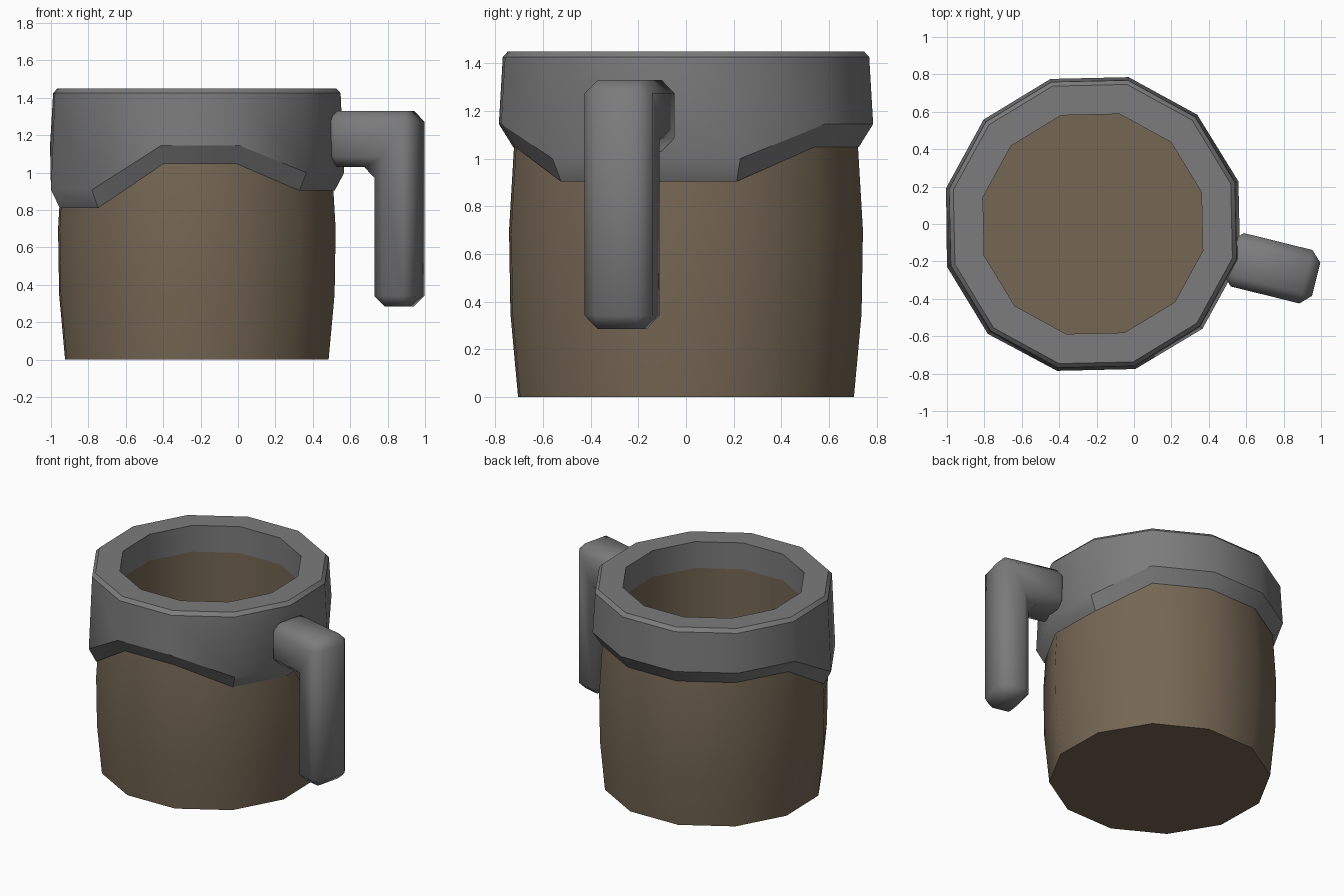
import bpy
import bmesh
from math import cos, sin, radians
from mathutils import Matrix

cube = bpy.data.objects.get("Cube")
if cube:
    bpy.data.objects.remove(cube, do_unlink=True)

SIDES = 12
CENTRE_X = -0.22
TURN = 16.3          # rotation of the twelve-sided cup
HOLE = 0.605         # radius of the opening
SEAM = 1.26          # height where the inner wall changes material


def make_material(name, color):
    mat = bpy.data.materials.new(name)
    mat.use_nodes = True
    mat.diffuse_color = color
    mat.node_tree.nodes["Principled BSDF"].inputs["Base Color"].default_value = color
    return mat


def finish(name, bm, mat, angle):
    bmesh.ops.recalc_face_normals(bm, faces=bm.faces)
    mesh = bpy.data.meshes.new(name)
    bm.to_mesh(mesh)
    bm.free()
    mesh.materials.append(mat)
    obj = bpy.data.objects.new(name, mesh)
    bpy.context.collection.objects.link(obj)
    bpy.ops.object.select_all(action='DESELECT')
    obj.select_set(True)
    bpy.context.view_layer.objects.active = obj
    bpy.ops.object.shade_smooth_by_angle(angle=radians(angle))
    return obj


def add_ring(bm, shape):
    """shape(k) gives the radius and height of corner k."""
    ring = []
    for k in range(SIDES):
        r, z = shape(k)
        a = radians(TURN + k * 360 / SIDES)
        ring.append(bm.verts.new((CENTRE_X + r * cos(a), r * sin(a), z)))
    return ring


def bridge(bm, rings):
    for low, high in zip(rings, rings[1:]):
        for k in range(SIDES):
            n = (k + 1) % SIDES
            bm.faces.new((low[k], low[n], high[n], high[k]))


def barrel(z):
    return 0.765 - 0.04 * ((z - 0.6) / 0.6) ** 2


brown = make_material("brown wood", (0.178, 0.134, 0.088, 1))
grey = make_material("grey metal", (0.2, 0.2, 0.2, 1))

# Barrel-shaped body with a hollow inside
bm = bmesh.new()
profile = [(barrel(z), z) for z in (0, 0.35, 0.7, 1.05, SEAM)]
profile += [(HOLE, SEAM), (HOLE, 0.1)]
rings = [add_ring(bm, lambda k, p=p: p) for p in profile]
bridge(bm, rings)
bm.faces.new(rings[0])
bm.faces.new(rings[-1])
finish("cup_body", bm, brown, 35)

# Rim band whose lower edge steps up and down around the cup
drop = [1.145] * SIDES
for k in (0, 10, 11):
    drop[k] = 1.0
for k in (6, 7):
    drop[k] = 0.908
bm = bmesh.new()
bridge(bm, [
    add_ring(bm, lambda k: (HOLE, SEAM)),
    add_ring(bm, lambda k: (HOLE, 1.45)),
    add_ring(bm, lambda k: (0.768, 1.45)),
    add_ring(bm, lambda k: (0.791, 1.425)),
    add_ring(bm, lambda k: (0.808 + 0.02 * (1.145 - drop[k]), drop[k])),
    add_ring(bm, lambda k: (barrel(drop[k] - 0.096) + 0.004, drop[k] - 0.096)),
])
finish("rim_band", bm, grey, 32)

# Angular handle: an extruded hook profile with chamfered edges
HALF = 0.147
hook = [(0.74, 1.33), (1.23, 1.33), (1.23, 0.285),
        (1.0, 0.285), (1.0, 1.03), (0.74, 1.03)]
bm = bmesh.new()
face = bm.faces.new([bm.verts.new((u, -HALF, z)) for u, z in hook])
out = bmesh.ops.extrude_face_region(bm, geom=[face])
moved = [v for v in out["geom"] if isinstance(v, bmesh.types.BMVert)]
bmesh.ops.translate(bm, verts=moved, vec=(0, 2 * HALF, 0))
bmesh.ops.recalc_face_normals(bm, faces=bm.faces)
bmesh.ops.bevel(bm, geom=bm.edges[:], offset=0.056, segments=1,
                affect='EDGES', profile=0.5)
place = Matrix.Translation((CENTRE_X, 0, 0)) @ Matrix.Rotation(radians(-13.9), 4, 'Z')
bmesh.ops.transform(bm, matrix=place, verts=bm.verts)
finish("handle", bm, grey, 50)
